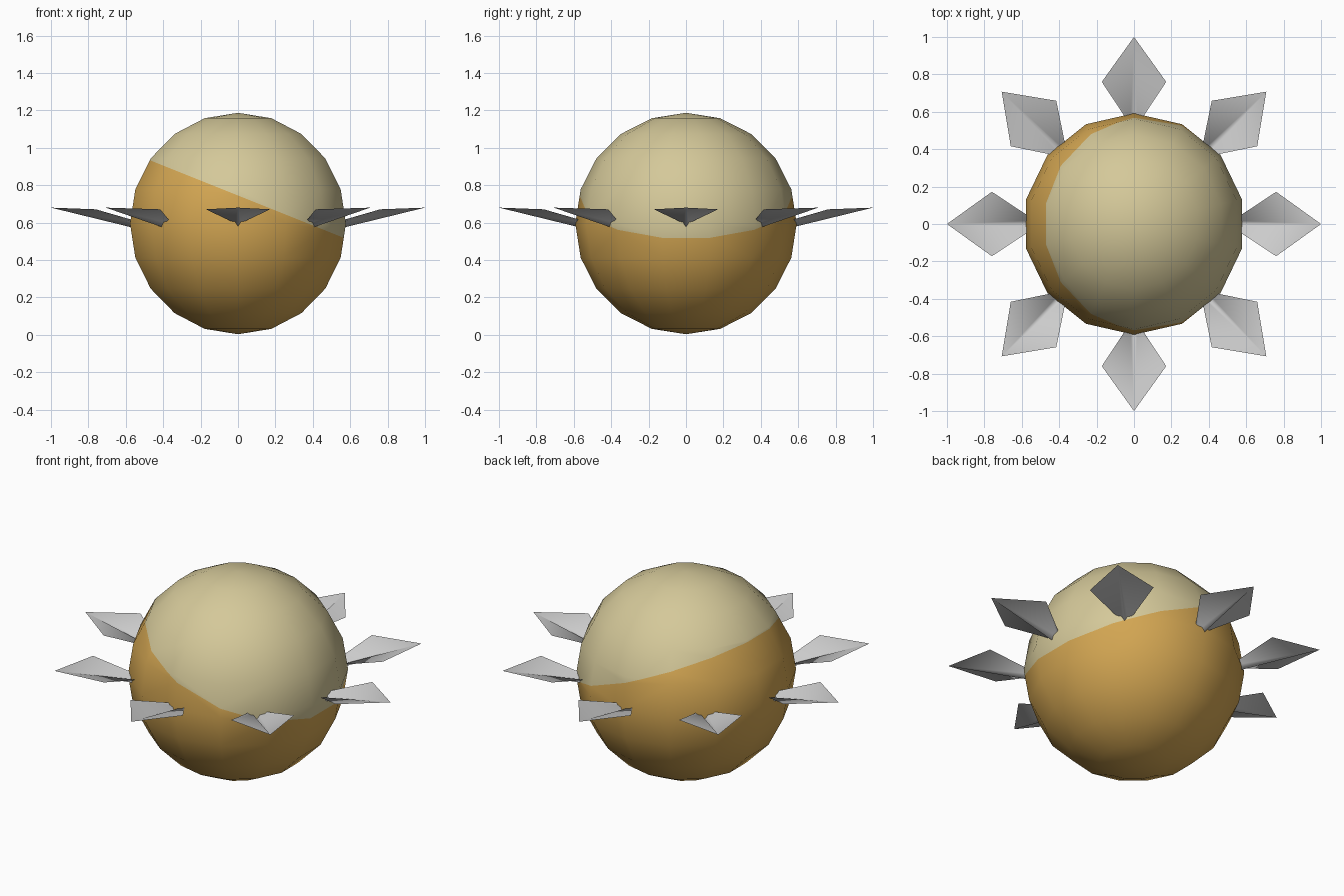
import bpy, bmesh, math
from mathutils import Matrix, Vector

cube = bpy.data.objects.get("Cube")
if cube:
    bpy.data.objects.remove(cube, do_unlink=True)

RADIUS = 0.592
CENTRE = Vector((0, 0, 0.595))


def material(name, colour):
    mat = bpy.data.materials.new(name)
    mat.use_nodes = True
    mat.diffuse_color = (*colour, 1)
    mat.node_tree.nodes["Principled BSDF"].inputs["Base Color"].default_value = (*colour, 1)
    return mat


beige = material("pale beige", (0.66, 0.58, 0.32))
gold = material("golden brown", (0.65, 0.38, 0.085))
grey = material("light grey", (0.60, 0.60, 0.60))


def add_object(name, bm, *mats):
    for face in bm.faces:
        face.smooth = True
    mesh = bpy.data.meshes.new(name)
    bm.to_mesh(mesh)
    bm.free()
    for mat in mats:
        mesh.materials.append(mat)
    obj = bpy.data.objects.new(name, mesh)
    bpy.context.collection.objects.link(obj)
    return obj


# Ball, cut by a tilted plane into a beige cap and a golden bowl
bm = bmesh.new()
bmesh.ops.create_uvsphere(bm, u_segments=14, v_segments=10, radius=RADIUS,
                          matrix=Matrix.Translation(CENTRE))
plane_co = Vector((0, 0, 0.745))
plane_no = Vector((0.4, 0, 1)).normalized()
bmesh.ops.bisect_plane(bm, geom=bm.verts[:] + bm.edges[:] + bm.faces[:],
                       plane_co=plane_co, plane_no=plane_no)
for face in bm.faces:
    above = (face.calc_center_median() - plane_co).dot(plane_no) > 0
    face.material_index = 0 if above else 1
add_object("ball", bm, beige, gold)


# Ring of folded diamond blades, each a thin sheet with a creased root
def blade(name, angle):
    bm = bmesh.new()
    root = bm.verts.new((0.55, 0, 0.57))
    tip = bm.verts.new((1, 0, 0.68))
    for side in (1, -1):
        crease = bm.verts.new((0.55, 0.018 * side, 0.598))
        shoulder = bm.verts.new((0.56, 0.04 * side, 0.613))
        corner = bm.verts.new((0.76, 0.172 * side, 0.671))
        for tri in ((root, tip, crease), (crease, tip, corner), (crease, corner, shoulder)):
            bm.faces.new(tri if side > 0 else tri[::-1])
    bmesh.ops.rotate(bm, verts=bm.verts, matrix=Matrix.Rotation(angle, 3, "Z"))
    return add_object(name, bm, grey)


for i in range(8):
    blade(f"blade_{i + 1}", i * math.pi / 4)
